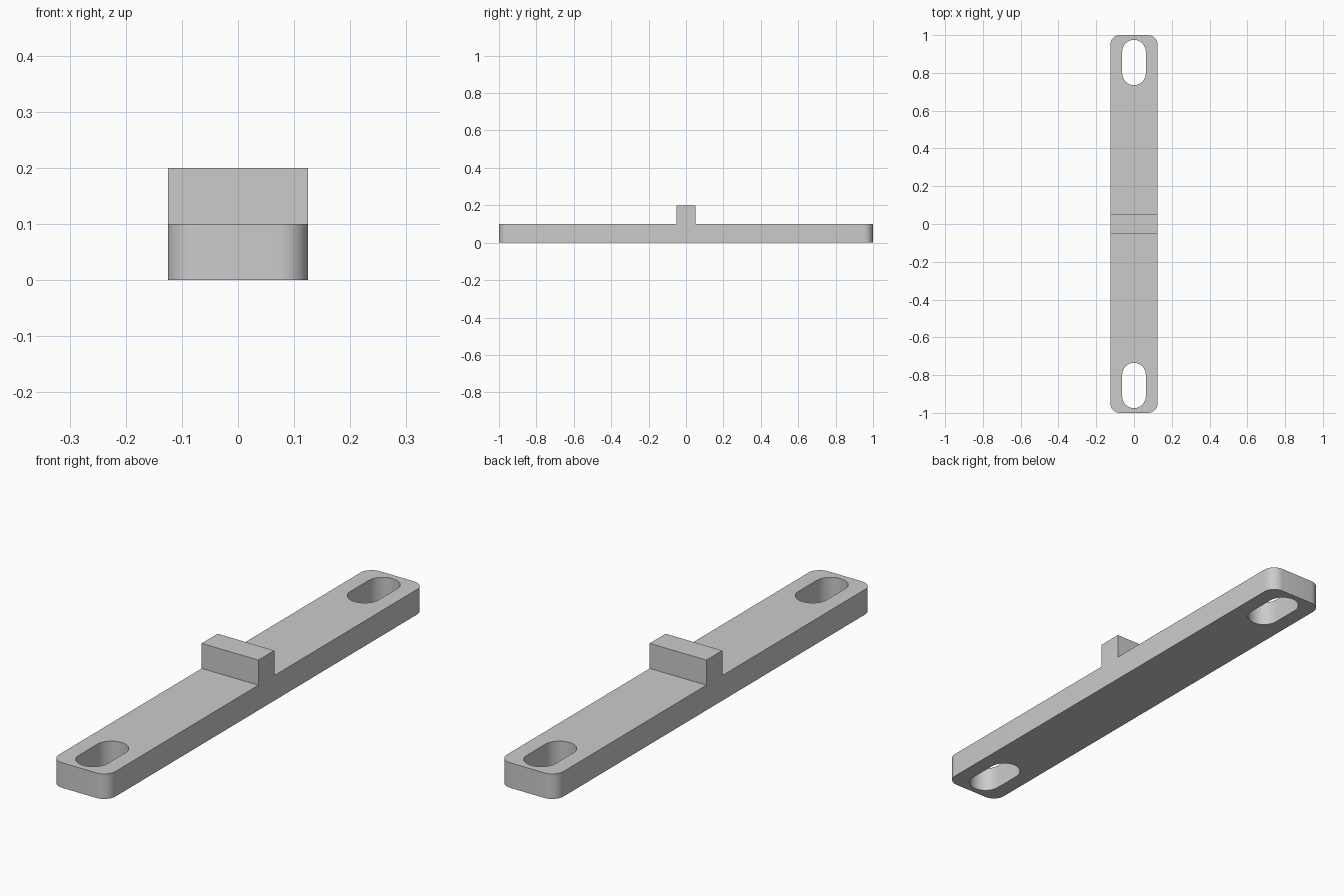
import bpy
import bmesh
import math

cube = bpy.data.objects.get("Cube")
if cube:
    bpy.data.objects.remove(cube, do_unlink=True)

HALF_WIDTH = 0.125
THICKNESS = 0.1
CORNER = 0.05
SLOT_RADIUS = 0.0625
SLOT_ENDS = (0.7975, 0.9125)

grey = bpy.data.materials.new("plain grey")
grey.use_nodes = True
grey.diffuse_color = (0.6, 0.6, 0.6, 1)
grey.node_tree.nodes["Principled BSDF"].inputs["Base Color"].default_value = (0.6, 0.6, 0.6, 1)


def prism(name, outline, offset, bevel_ends=False):
    """Extrude a closed outline of 3D points along an offset."""
    bm = bmesh.new()
    face = bm.faces.new([bm.verts.new(p) for p in outline])
    result = bmesh.ops.extrude_face_region(bm, geom=[face], use_keep_orig=True)
    moved = [v for v in result["geom"] if isinstance(v, bmesh.types.BMVert)]
    bmesh.ops.translate(bm, verts=moved, vec=offset)
    bmesh.ops.recalc_face_normals(bm, faces=bm.faces)
    if bevel_ends:
        # Round the four upright corners
        corners = [e for e in bm.edges
                   if all(abs(v.co.y) > 0.99 for v in e.verts)
                   and abs(e.verts[0].co.z - e.verts[1].co.z) > 0.01]
        bmesh.ops.bevel(bm, geom=corners, offset=CORNER, segments=10,
                        profile=0.5, affect='EDGES')
    mesh = bpy.data.meshes.new(name)
    bm.to_mesh(mesh)
    bm.free()
    mesh.materials.append(grey)
    obj = bpy.data.objects.new(name, mesh)
    bpy.context.scene.collection.objects.link(obj)
    return obj


# Bar with raised centre tab, drawn as a side profile
half_profile = [(1, 0), (1, THICKNESS), (0.05, THICKNESS), (0.05, 0.2)]
profile = half_profile + [(-y, z) for y, z in reversed(half_profile)]
bar = prism("slotted_bar_with_tab", [(-HALF_WIDTH, y, z) for y, z in profile],
            (2 * HALF_WIDTH, 0, 0), bevel_ends=True)

# Rounded mounting slot through each end
cutters = []
steps = 24
for side, label in ((1, "back"), (-1, "front")):
    outline = []
    for start, centre in ((0, SLOT_ENDS[1]), (math.pi, SLOT_ENDS[0])):
        for i in range(steps + 1):
            a = start + math.pi * i / steps
            outline.append((SLOT_RADIUS * math.cos(a),
                            side * (centre + SLOT_RADIUS * math.sin(a)), -0.1))
    cutter = prism(label + "_slot_cutter", outline, (0, 0, 0.4))
    cutter.hide_render = True
    cutters.append(cutter)
    cut = bar.modifiers.new(label + "_slot", 'BOOLEAN')
    cut.operation = 'DIFFERENCE'
    cut.solver = 'EXACT'
    cut.object = cutter

# Apply the cuts, then shade the rounded walls smoothly
bpy.ops.object.select_all(action='DESELECT')
bpy.context.view_layer.objects.active = bar
bar.select_set(True)
for name in [m.name for m in bar.modifiers]:
    bpy.ops.object.modifier_apply(modifier=name)
for cutter in cutters:
    bpy.data.objects.remove(cutter, do_unlink=True)
bpy.ops.object.shade_smooth_by_angle(angle=math.radians(30))
